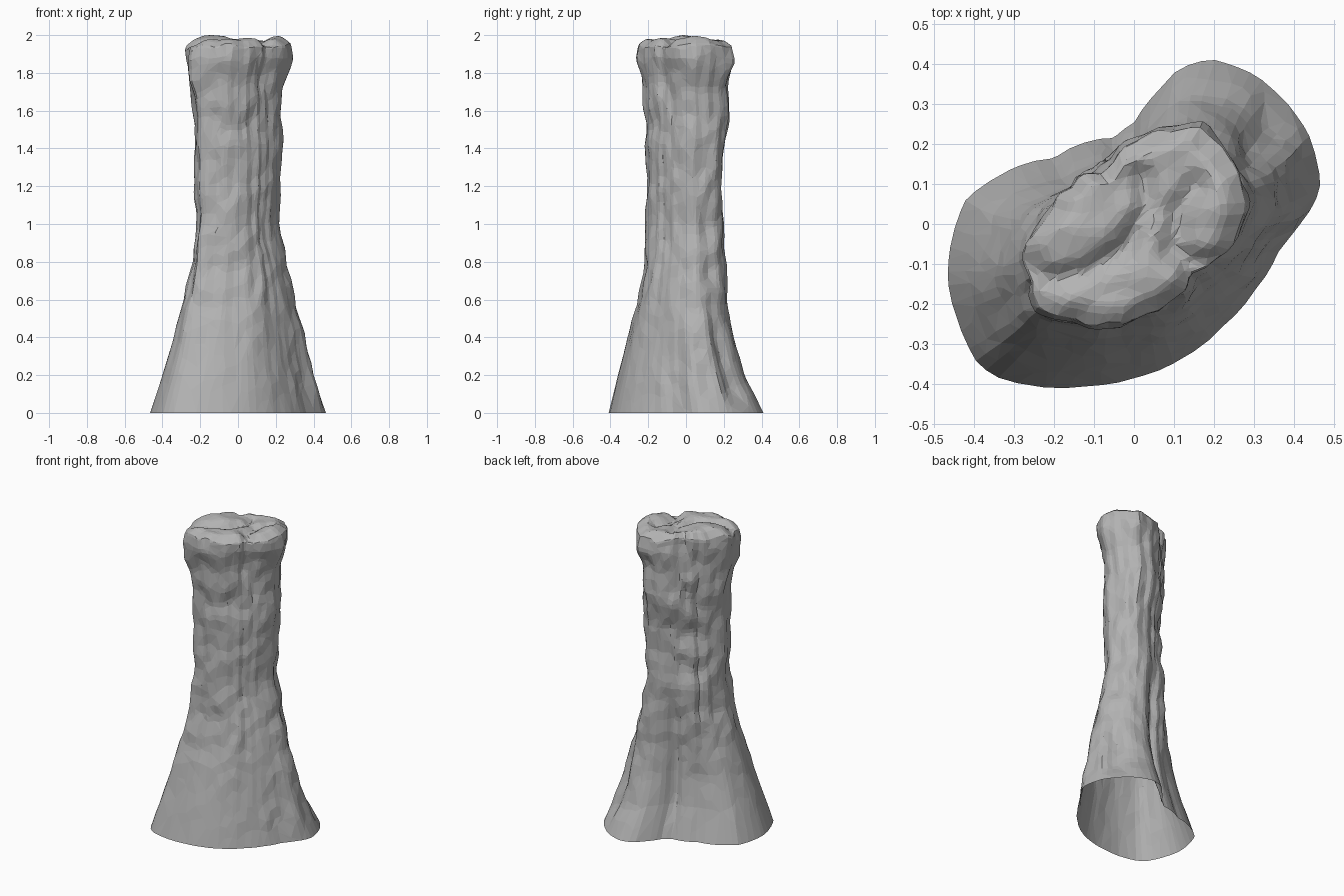
import bpy, bmesh, math
from mathutils import Vector, noise

cube = bpy.data.objects.get("Cube")
if cube:
    bpy.data.objects.remove(cube, do_unlink=True)

SIDES, RINGS, CAP_RINGS = 96, 76, 16
RIM = 1.93

# Outlines of the flared foot and of the head, counter-clockwise
foot = [(.465, .1), (.43, .23), (.38, .3), (.3, .37), (.19, .41), (.11, .385), (.06, .33),
        (0, .25), (-.05, .21), (-.2, .16), (-.35, .11), (-.42, .06), (-.45, -.02),
        (-.465, -.15), (-.44, -.25), (-.39, -.355), (-.35, -.385), (-.12, -.41),
        (0, -.39), (.12, -.34), (.22, -.26), (.3, -.17), (.36, -.07), (.4, -.02), (.45, .05)]
head = [(.28, .06), (.25, .16), (.22, .21), (.17, .25), (.08, .25), (0, .22), (-.08, .16),
        (-.16, .09), (-.24, 0), (-.28, -.08), (-.26, -.15), (-.25, -.21), (-.15, -.24),
        (0, -.24), (.08, -.21), (.15, -.15), (.19, -.1), (.25, -.03)]

# Extent of the column at each height: z, left, right, front, back
extent = [(0, -.465, .465, -.41, .41), (.2, -.4, .395, -.36, .315), (.4, -.335, .345, -.305, .25),
          (.6, -.285, .3, -.255, .215), (.8, -.235, .25, -.215, .2), (1, -.22, .21, -.2, .19),
          (1.35, -.23, .23, -.2, .19), (1.57, -.235, .22, -.205, .225), (1.72, -.25, .23, -.22, .215),
          (1.87, -.275, .275, -.25, .25), (RIM, -.27, .275, -.245, .245)]


def lerp(a, b, t):
    return a + (b - a) * t


def smooth(a, b, x):
    t = max(0, min(1, (x - a) / (b - a)))
    return t * t * (3 - 2 * t)


def radius_at(outline, angle):
    """Radius of a rounded outline along a direction."""
    for i, a in enumerate(outline):
        b = outline[(i + 1) % len(outline)]
        start = math.atan2(a[1], a[0])
        span = (math.atan2(b[1], b[0]) - start) % math.tau
        turn = (angle - start) % math.tau
        if turn <= span:
            return lerp(math.hypot(*a), math.hypot(*b), turn / span)


def extent_at(z):
    for lo, hi in zip(extent, extent[1:]):
        if z <= hi[0]:
            t = (z - lo[0]) / (hi[0] - lo[0])
            return [lerp(p, q, t) for p, q in zip(lo[1:], hi[1:])]
    return extent[-1][1:]


def bump(angle, centre, width):
    d = math.remainder(angle - math.radians(centre), math.tau)
    return math.exp(-(d / math.radians(width)) ** 2)


def relief(angle, p):
    """Outward offset of the weathered rock on the side wall."""
    z = p.z
    calm = smooth(.1, .9, z)
    right = bump(angle, 15, 50)
    lumps = noise.noise(Vector((p.x * 8, p.y * 8, z * 6)))
    chips = noise.noise(Vector((p.x * 16, p.y * 16, z * 10 + 5)))
    flutes = noise.noise(Vector((math.cos(angle) * 5, math.sin(angle) * 5, z * 1.2)))
    out = .005 * calm + lumps * lerp(.003 + .012 * right, .017, calm)
    out += chips * lerp(.002 + .006 * right, .012, calm)
    out += flutes * lerp(.003 + .018 * right, .01, calm)
    # Swelling low on the back, ending in a ledge, with more ledges above
    out += .028 * bump(angle, 140, 35) * smooth(.3, .7, z) * (1 - smooth(1, 1.15, z))
    out += .01 * math.sin(z * 24 + 2 * angle) * bump(angle, 125, 45) * smooth(1, 1.2, z)
    # Hollow in the back of the foot, and the cleft beside it
    out -= .025 * bump(angle, 38, 9) * (1 - smooth(.3, .7, z))
    out -= .03 * bump(angle, 96, 10) * (1 - smooth(.8, 1.15, z)) * smooth(0, .3, z)
    # Splits and worn sides below the head
    out -= .02 * bump(angle, -38, 10) * smooth(1.4, 1.85, z)
    out -= .014 * bump(angle, -50, 28) * smooth(1.65, 1.85, z)
    out -= .02 * bump(angle, 115, 28) * smooth(1.82, RIM, z)
    out -= .01 * bump(angle, 205, 9) * smooth(1.6, 1.85, z)
    return out


def line_distance(p, path):
    best = 9
    for a, b in zip(path, path[1:]):
        a, b = Vector(a), Vector(b)
        t = max(0, min(1, (p - a).dot(b - a) / (b - a).length_squared))
        best = min(best, (p - a.lerp(b, t)).length)
    return best


long_crack = [(.02, .12), (.03, .04), (-.02, -.06), (-.12, -.12), (-.24, -.14)]
short_crack = [(.18, -.12), (.1, -.06), (.11, .03), (.15, .09)]


def head_height(p, s):
    """Height of the lumpy cracked top; s runs from the rim to the middle."""
    z = RIM + .045 * smooth(-.1, .25, s)
    z -= .03 * math.exp(-(line_distance(p, long_crack) / .03) ** 2) * smooth(0, .2, s)
    z -= .03 * math.exp(-(line_distance(p, short_crack) / .035) ** 2) * smooth(0, .2, s)
    z += .025 * math.exp(-((p - Vector((-.13, -.01))).length / .1) ** 2)
    z += .015 * math.exp(-((p - Vector((.21, .04))).length / .07) ** 2)
    return z + .012 * noise.noise(Vector((p.x * 12, p.y * 12, 3)))


# Side wall: foot outline blending into head outline, open underneath
bm = bmesh.new()
angles = [math.tau * i / SIDES for i in range(SIDES)]
foot_r = [radius_at(foot, a) for a in angles]
head_r = [radius_at(head, a) for a in angles]
loops = []
for k in range(RINGS + 1):
    z = RIM * k / RINGS
    w = smooth(-.1, 1.1, z)
    ring = [Vector((math.cos(a), math.sin(a), 0)) * lerp(f, h, w)
            for a, f, h in zip(angles, foot_r, head_r)]
    x0, x1, y0, y1 = extent_at(z)
    xs, ys = [p.x for p in ring], [p.y for p in ring]
    loop = []
    for a, p in zip(angles, ring):
        q = Vector((lerp(x0, x1, (p.x - min(xs)) / (max(xs) - min(xs))),
                    lerp(y0, y1, (p.y - min(ys)) / (max(ys) - min(ys))), z))
        out = relief(a, q) * smooth(-.02, .15, z)
        q += Vector((math.cos(a), math.sin(a), 0)) * out
        # Uneven rim
        q.z += .03 * noise.noise(Vector((q.x * 9, q.y * 9, 8))) * smooth(1.7, RIM, z)
        loop.append(bm.verts.new(q))
    loops.append(loop)

# Head: rings closing toward the middle, closest together at the rounded rim
rim = [v.co.copy() for v in loops[-1]]
for k in range(1, CAP_RINGS):
    s = (k / CAP_RINGS) ** 1.5
    loop = []
    for c in rim:
        p = c.xy * (1 - s)
        uneven = (c.z - RIM) * (1 - smooth(0, .4, s))
        loop.append(bm.verts.new((p.x, p.y, head_height(p, s) + uneven)))
    loops.append(loop)
for lower, upper in zip(loops, loops[1:]):
    for i in range(SIDES):
        j = (i + 1) % SIDES
        bm.faces.new((lower[i], lower[j], upper[j], upper[i]))
tip = bm.verts.new((0, 0, head_height(Vector((0, 0)), 1)))
for i in range(SIDES):
    bm.faces.new((loops[-1][i], loops[-1][(i + 1) % SIDES], tip))

mesh = bpy.data.meshes.new("rock_column")
bm.to_mesh(mesh)
bm.free()
column = bpy.data.objects.new("rock_column", mesh)
bpy.context.collection.objects.link(column)

# Irregular chipped facets
facets = column.modifiers.new("chipped_facets", 'DECIMATE')
facets.ratio = .25

stone = bpy.data.materials.new("grey_stone")
stone.use_nodes = True
grey = (.45, .45, .45, 1)
stone.diffuse_color = grey
stone.node_tree.nodes["Principled BSDF"].inputs["Base Color"].default_value = grey
mesh.materials.append(stone)
